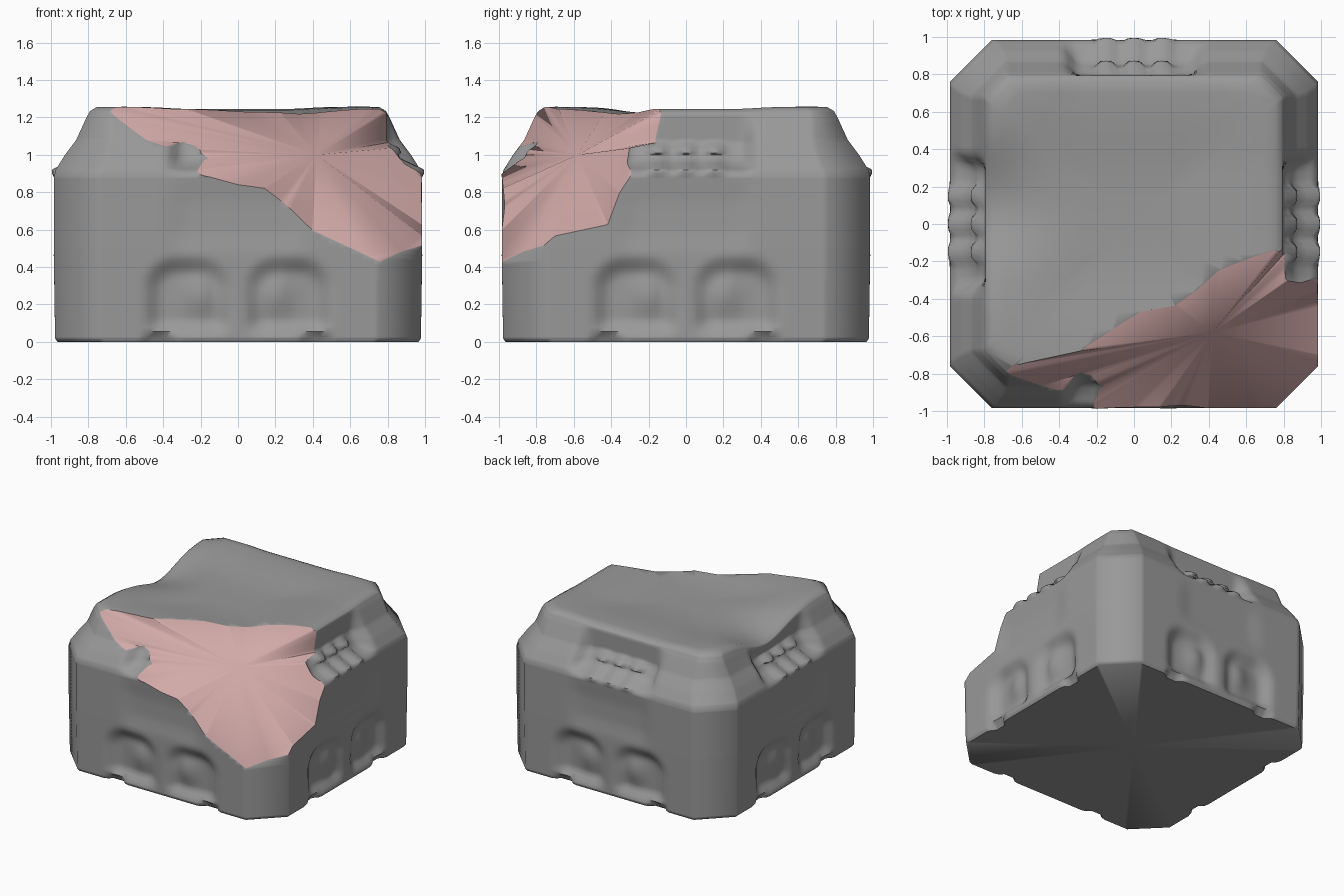
import bpy, bmesh, math
from mathutils import Vector

if "Cube" in bpy.data.objects:
    bpy.data.objects.remove(bpy.data.objects["Cube"])

T = 48            # samples along each side
L = 46            # levels up the wall


def smooth(a, b, v):
    u = max(0.0, min(1.0, (v - a) / (b - a)))
    return u * u * (3 - 2 * u)


# wall profile: height, half width, half length of the straight side
PROFILE = [(0, .965, .745), (.02, .978, .755), (.5, .985, .76), (.88, .985, .76),
           (.92, .975, .75), (1.0, .925, .715), (1.08, .865, .69), (1.2, .81, .69),
           (1.235, .79, .68), (1.255, .755, .65)]


def profile(z):
    for (z0, h0, c0), (z1, h1, c1) in zip(PROFILE, PROFILE[1:]):
        if z <= z1:
            u = (z - z0) / (z1 - z0)
            return h0 + u * (h1 - h0), c0 + u * (c1 - c0)
    return PROFILE[-1][1:]


def carve(t, z):
    """Inward depth of the carving, the same on every side."""
    a = abs(t)
    h = profile(z)[0]
    # twin soft arched recesses at the foot
    r = math.hypot(max(0, abs(a - .27) - .06), max(0, z - .28))
    d = .055 * (1 - smooth(.07, .19, r)) * smooth(.02, .12, z)
    d -= .035 * math.exp(-((a - .2) / .09) ** 2 - ((z - .25) / .12) ** 2)
    # foot notches
    d += .04 * smooth(.33, .37, a) * (1 - smooth(.47, .51, a)) * (1 - smooth(.02, .06, z))
    # shallow drape above the arches
    d += .015 * (1 - smooth(.25, .42, a)) * smooth(.45, .62, z) * (1 - smooth(.72, .92, z))
    # recess in the shoulder between the corner blocks, with two rows of knobs
    band = (1 - smooth(.29, .39, a)) * smooth(.89, .97, z)
    d += min(.085, max(0, h - .795)) * band
    for kz, dz in (.94, .04), (1.03, .03):
        for kt in (0, .15):
            d -= .05 * math.exp(-((a - kt) / .055) ** 4 - ((z - kz) / dz) ** 4)
    return d


def dip(x, y):
    """Worn hollow in the left rim."""
    return .11 * math.exp(-((x + .8) / .28) ** 2 - ((y - .1) / .3) ** 2)


def top_height(x, y):
    r = max(abs(x), abs(y))
    corner = smooth(.3, .6, min(abs(x), abs(y)))
    return 1.245 + .012 * corner - .04 * (1 - smooth(.15, .7, r)) - dip(x, y)


def ring(z):
    h, c = profile(z)
    pts = []
    for s in range(4):
        ang = s * math.pi / 2
        for i in range(T + 1):
            t = -c + 2 * c * i / T
            p = (t, -(h - carve(t, z)))
            x = p[0] * math.cos(ang) - p[1] * math.sin(ang)
            y = p[0] * math.sin(ang) + p[1] * math.cos(ang)
            mid = .01 * (1 - smooth(.25, .5, abs(t))) * smooth(1.2, 1.25, z)
            pts.append((x, y, z - mid - dip(x, y) * smooth(1.0, 1.25, z)))
    return pts


# stone block: stacked rings, worn top, flat underside
levels = sorted({round(1.255 * i / L, 4) for i in range(L + 1)} | {p[0] for p in PROFILE})
rings = [ring(z) for z in levels]
last = rings[-1]
for k in (.93, .85, .75, .62, .48, .32, .15):
    rings.append([(x * k, y * k, top_height(x * k, y * k)) for x, y, z in last])

bm = bmesh.new()
vr = [[bm.verts.new(p) for p in r] for r in rings]
n = len(vr[0])
for a, b in zip(vr, vr[1:]):
    for i in range(n):
        j = (i + 1) % n
        bm.faces.new((a[i], a[j], b[j], b[i]))
bottom = bm.verts.new((0, 0, 0))
centre = bm.verts.new((0, 0, top_height(0, 0)))
for i in range(n):
    j = (i + 1) % n
    bm.faces.new((vr[0][j], vr[0][i], bottom))
    bm.faces.new((vr[-1][i], vr[-1][j], centre))
bmesh.ops.recalc_face_normals(bm, faces=bm.faces)

grey = bpy.data.materials.new("stone")
grey.diffuse_color = (.32, .32, .32, 1)
grey.use_nodes = True
grey.node_tree.nodes["Principled BSDF"].inputs["Base Color"].default_value = grey.diffuse_color
pink = bpy.data.materials.new("broken_stone")
pink.diffuse_color = (.64, .4, .39, 1)
pink.use_nodes = True
pink.node_tree.nodes["Principled BSDF"].inputs["Base Color"].default_value = pink.diffuse_color


def make_object(name, bm):
    me = bpy.data.meshes.new(name)
    bm.to_mesh(me)
    bm.free()
    me.materials.append(grey)
    me.materials.append(pink)
    ob = bpy.data.objects.new(name, me)
    bpy.context.collection.objects.link(ob)
    return ob


block = make_object("stone_block", bm)

# broken corner: outline on the block, fanned to an inner and an outer point
OUTLINE = [(-.65, -.76, 1.25), (-.38, -.83, 1.07), (-.26, -.86, 1.03), (-.2, -.95, .92),
           (0, -.98, .84), (.14, -.98, .82), (.4, -.98, .6), (.66, -.98, .48),
           (.88, -.87, .48), (.98, -.7, .57), (.98, -.42, .63), (.97, -.36, .8),
           (.87, -.27, 1.04), (.83, -.13, 1.07), (.8, -.12, 1.25), (.45, -.22, 1.25),
           (.2, -.42, 1.25), (0, -.46, 1.25), (-.3, -.68, 1.25)]
heart = Vector((.42, -.58, 1.0))
bm = bmesh.new()
inner = bm.verts.new(heart)
outer = bm.verts.new((1.6, -1.9, 2.2))
loop = [bm.verts.new(heart + (Vector(p) - heart) * 1.3) for p in OUTLINE]
for i, v in enumerate(loop):
    w = loop[(i + 1) % len(loop)]
    bm.faces.new((v, w, inner))
    bm.faces.new((w, v, outer))
bmesh.ops.recalc_face_normals(bm, faces=bm.faces)
for f in bm.faces:
    f.material_index = 1
cutter = make_object("corner_cutter", bm)
cutter.hide_render = True

mod = block.modifiers.new("broken_corner", 'BOOLEAN')
mod.operation = 'DIFFERENCE'
mod.solver = 'EXACT'
mod.object = cutter
bpy.context.view_layer.objects.active = block
block.select_set(True)
cutter.select_set(False)
bpy.ops.object.modifier_apply(modifier=mod.name)
bpy.data.objects.remove(cutter)
bpy.ops.object.shade_smooth_by_angle(angle=math.radians(52))
